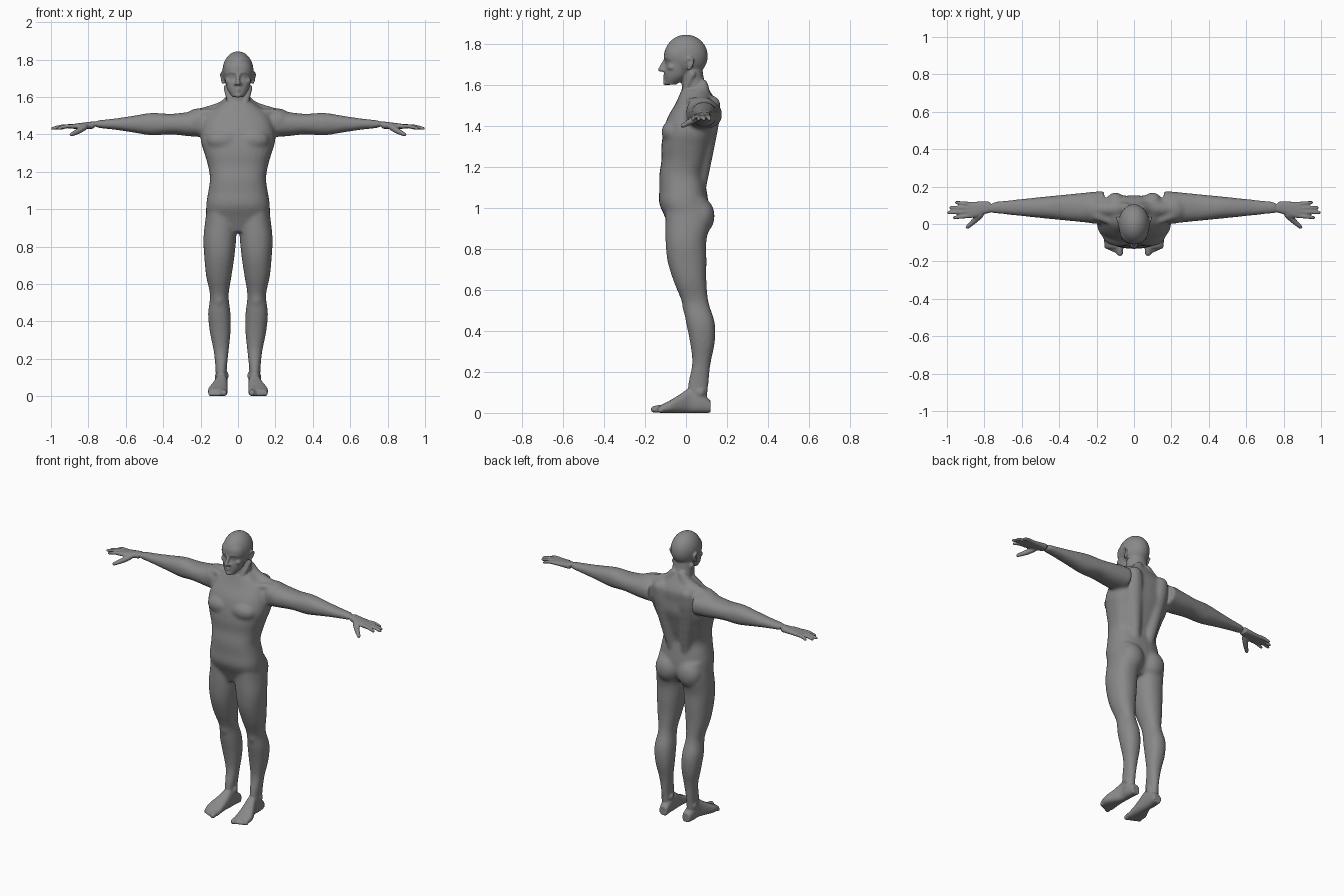
import bpy
import bmesh
import math
from mathutils import Vector

if "Cube" in bpy.data.objects:
    bpy.data.objects.remove(bpy.data.objects["Cube"], do_unlink=True)

BOTH_SIDES = (1, -1)
MIDDLE = (1,)


def flow(rows, steps):
    """Interpolate a short list of sections with a smooth spline."""
    result = []
    last = len(rows) - 1
    for i in range(last):
        before, start = rows[max(i - 1, 0)], rows[i]
        end, after = rows[i + 1], rows[min(i + 2, last)]
        for s in range(steps):
            t = s / steps
            result.append([
                b + t * ((c - a) + t * ((2 * a - 5 * b + 4 * c - d)
                                        + t * (3 * (b - c) + d - a))) / 2
                for a, b, c, d in zip(before, start, end, after)])
    result.append(list(rows[last]))
    return result


def skin(bm, outlines, sides):
    """Join a row of closed outlines into a capped shape on each side."""
    for side in sides:
        rings = [[bm.verts.new((x * side, y, z)) for x, y, z in line] for line in outlines]
        for lower, upper in zip(rings, rings[1:]):
            for k in range(len(lower)):
                bm.faces.new((lower[k - 1], lower[k], upper[k], upper[k - 1]))
        bm.faces.new(rings[0])
        bm.faces.new(rings[-1])


def circle(count):
    return [(math.cos(math.tau * k / count), math.sin(math.tau * k / count))
            for k in range(count)]


def tube(bm, axis, start, step, bounds, sides=BOTH_SIDES, power=0.9):
    """Loft evenly spaced sections; bounds holds four outline profiles."""
    rows = [(start + step * i, *row) for i, row in enumerate(zip(*bounds))]
    outlines = []
    for along, a_low, a_high, b_low, b_high in flow(rows, 5):
        line = []
        for c, s in circle(28):
            c = math.copysign(abs(c) ** power, c)
            s = math.copysign(abs(s) ** power, s)
            a = (a_low + a_high + c * (a_high - a_low)) / 2
            b = (b_low + b_high + s * (b_high - b_low)) / 2
            line.append({"x": (along, a, b), "y": (a, along, b), "z": (a, b, along)}[axis])
        outlines.append(line)
    skin(bm, outlines, sides)


def central_tube(bm, start, step, half_width, front, back, power):
    """Upright loft that straddles the centre line."""
    left_edge = [-width for width in half_width]
    tube(bm, "z", start, step, (left_edge, half_width, front, back), MIDDLE, power)


def ball(bm, centre, radii, sides=BOTH_SIDES, bands=12):
    x, y, z = centre
    wide, deep, tall = radii
    outlines = []
    for i in range(bands):
        angle = math.pi * (i + .2) / (bands - .6)
        girth, rise = math.sin(angle), math.cos(angle)
        outlines.append([(x + wide * girth * c, y + deep * girth * s, z + tall * rise)
                         for c, s in circle(bands * 2)])
    skin(bm, outlines, sides)


def strand(bm, rows, sides=BOTH_SIDES):
    """Rod with domed ends along a path of x, y, z, radius."""
    path = [(Vector(row[:3]), row[3]) for row in flow(rows, 5)]
    bends = (.3, .8, 1.2)
    (head, head_radius), (tail, tail_radius) = path[0], path[-1]
    back = (head - path[1][0]).normalized()
    ahead = (tail - path[-2][0]).normalized()
    path = ([(head + back * head_radius * math.cos(a), head_radius * math.sin(a))
             for a in bends] + path +
            [(tail + ahead * tail_radius * math.cos(a), tail_radius * math.sin(a))
             for a in reversed(bends)])
    normal = back.orthogonal()
    outlines = []
    for i, (point, radius) in enumerate(path):
        nearest = path[max(i - 1, 0)][0]
        tangent = (path[min(i + 1, len(path) - 1)][0] - nearest).normalized()
        normal = (normal - tangent * normal.dot(tangent)).normalized()
        across = tangent.cross(normal)
        outlines.append([point + (normal * c + across * s) * radius for c, s in circle(12)])
    skin(bm, outlines, sides)


def raise_new(bm, first, height):
    """Lift everything built since the vertex numbered first."""
    bmesh.ops.translate(bm, verts=list(bm.verts)[first:], vec=(0, 0, height))


def fuse(bm, name, voxel, rounds):
    """Melt overlapping shapes into one smooth skin."""
    bmesh.ops.recalc_face_normals(bm, faces=bm.faces)
    raw = bpy.data.meshes.new(name + "_raw")
    bm.to_mesh(raw)
    bm.free()
    temp = bpy.data.objects.new(name + "_raw", raw)
    bpy.context.scene.collection.objects.link(temp)
    remesh = temp.modifiers.new("Skin", "REMESH")
    remesh.mode = "VOXEL"
    remesh.voxel_size = voxel
    soften = temp.modifiers.new("Soften", "SMOOTH")
    soften.factor = 0.5
    soften.iterations = rounds
    graph = bpy.context.evaluated_depsgraph_get()
    mesh = bpy.data.meshes.new_from_object(temp.evaluated_get(graph))
    bpy.data.objects.remove(temp, do_unlink=True)
    bpy.data.meshes.remove(raw)
    mesh.name = name
    return mesh


# Torso, from crotch to base of neck
bm = bmesh.new()
central_tube(
    bm, .88, .07,
    half_width=(.08, .16, .17, .16, .15, .16, .18, .2, .19, .16, .07),
    front=(-.07, -.1, -.13, -.13, -.13, -.12, -.12, -.11, -.09, -.05, -.02),
    back=(.07, .11, .11, .1, .09, .11, .13, .15, .15, .15, .11), power=0.8)

# Chest, buttock and shoulder muscles
ball(bm, (.08, -.06, 1.37), (.09, .06, .06))
ball(bm, (.08, .07, .96), (.08, .07, .09))
ball(bm, (.21, .08, 1.47), (.08, .08, .07))

# Back muscles either side of the spine, neck to shoulder slope, collar bones
strand(bm, [(.05, .07, 1.1, .03), (.09, .1, 1.4, .06), (.1, .12, 1.5, .05)])
strand(bm, [(.03, .08, 1.6, .03), (.08, .08, 1.54, .04), (.2, .08, 1.5, .04)])
strand(bm, [(.02, -.02, 1.51, .02), (.2, .04, 1.52, .02)])

# Arms: even taper in depth, muscle outline in height
arm_height = (.07, .065, .055, .06, .045, .03, .02)
arm_depth = [.09 - .01 * i for i in range(len(arm_height))]
tube(bm, "x", .16, .1, (
    [.088 - r for r in arm_depth], [.088 + r for r in arm_depth],
    [1.455 - r for r in arm_height], [1.455 + r for r in arm_height]))

# Legs, from ankle up to hip
leg_inner = (.06, .06, .05, .04, .04, .05, .035, .02, .01, .01, .04)
leg_outer = (.12, .12, .13, .15, .16, .15, .17, .18, .185, .175, .16)
leg_front = (.01, .01, .03, .02, 0, -.02, -.06, -.09, -.1, -.1, -.1)
leg_back = (.1, .11, .12, .14, .14, .11, .1, .1, .1, .12, .1)
tube(bm, "z", .04, .1, (leg_inner, leg_outer, leg_front, leg_back))
ball(bm, (.1, .01, .52), (.03, .03, .04))

trunk = fuse(bm, "trunk", .01, 6)
bm = bmesh.new()
bm.from_mesh(trunk)
bpy.data.meshes.remove(trunk)

# Feet, from heel to ball
foot_top = (.06, .1, .12, .09, .06, .035)
foot_outer = (.11, .12, .12, .14, .16, .155)
level = len(foot_top)
tube(bm, "y", .12, -.05, ([.055] * level, foot_outer, [0] * level, foot_top), power=0.8)

# Ankle bones
ball(bm, (.06, .06, .11), (.01, .02, .02))
ball(bm, (.115, .07, .1), (.01, .02, .02))

# Toes, shrinking outwards from the big toe
for i in range(5):
    x = .075 + .018 * i
    thick = .011 if i else .017
    tip = -.155 + .008 * i
    strand(bm, [(x, -.1, .022, thick), (x, (tip - .1) / 2, .022, thick), (x, tip, thick, thick)])

# Hands, built around wrist height and then raised
first = len(bm.verts)
palm_front = (.06, .05, .035, .03)
palm_top = (.03, .025, .02, .015)
size = len(palm_top)
tube(bm, "x", .77, .04, (palm_front, [.12] * size, [-.01] * size, palm_top), power=0.8)
for i, reach in enumerate((.96, .991, .98, .95)):
    base = .044 + .021 * i
    tip = .034 + .027 * i
    middle = ((.88 + reach) / 2, (base + tip) / 2, .003, .011)
    strand(bm, [(.88, base, .003, .012), middle, (reach, tip, -.008, .009)])
strand(bm, [(.82, .05, 0, .018), (.85, .02, -.02, .016), (.89, -.016, -.04, .011)])
raise_new(bm, first, 1.44)

# Neck and its front cords, built around eye height
first = len(bm.verts)
central_tube(bm, -.2, .06, half_width=(.06, .064, .064, .06),
             front=(-.01, -.02, -.02, -.02), back=(.11, .12, .09, .08), power=1)
strand(bm, [(.014, -.02, -.18, .01), (.04, 0, -.12, .018), (.06, .03, -.05, .018)])

# Skull, face and chin
ball(bm, (0, 0, .04), (.083, .106, .104), MIDDLE, 20)
central_tube(bm, -.1, .035, half_width=(.03, .055, .066, .072, .077, .07, .045),
             front=(-.1, -.105, -.105, -.098, -.107, -.1, -.07),
             back=(-.05, 0, .02, .03, .04, .04, .03), power=0.9)
ball(bm, (0, -.098, -.09), (.02, .014, .014), MIDDLE)

# Nose, brows, cheeks, eyes and lips
strand(bm, [(0, -.1, .02, .01), (0, -.125, -.026, .012)], MIDDLE)
ball(bm, (.013, -.11, -.03), (.009, .012, .008))
strand(bm, [(.012, -.1, .03, .009), (.034, -.093, .033, .01), (.055, -.075, .026, .01)])
ball(bm, (.05, -.07, -.015), (.02, .02, .016))
ball(bm, (.031, -.083, .01), (.014, .013, .009))
for height in (-.057, -.068):
    strand(bm, [(0, -.106, height, .007), (.022, -.093, -.063, .004)])

# Ears with a curled rim
ball(bm, (.08, .02, 0), (.008, .014, .027))
strand(bm, [(.08, 0, .015, .005), (.087, .016, .03, .006), (.091, .035, .02, .006),
            (.088, .03, 0, .006), (.08, .012, -.026, .007)])
raise_new(bm, first, 1.7)

mesh = fuse(bm, "body", .006, 2)
mesh.shade_smooth()

# Single flat colour
grey = bpy.data.materials.new("mid_grey")
grey.use_nodes = True
colour = (.25, .25, .25, 1)
grey.diffuse_color = colour
grey.node_tree.nodes["Principled BSDF"].inputs["Base Color"].default_value = colour
mesh.materials.clear()
mesh.materials.append(grey)
body = bpy.data.objects.new("body", mesh)
bpy.context.scene.collection.objects.link(body)
